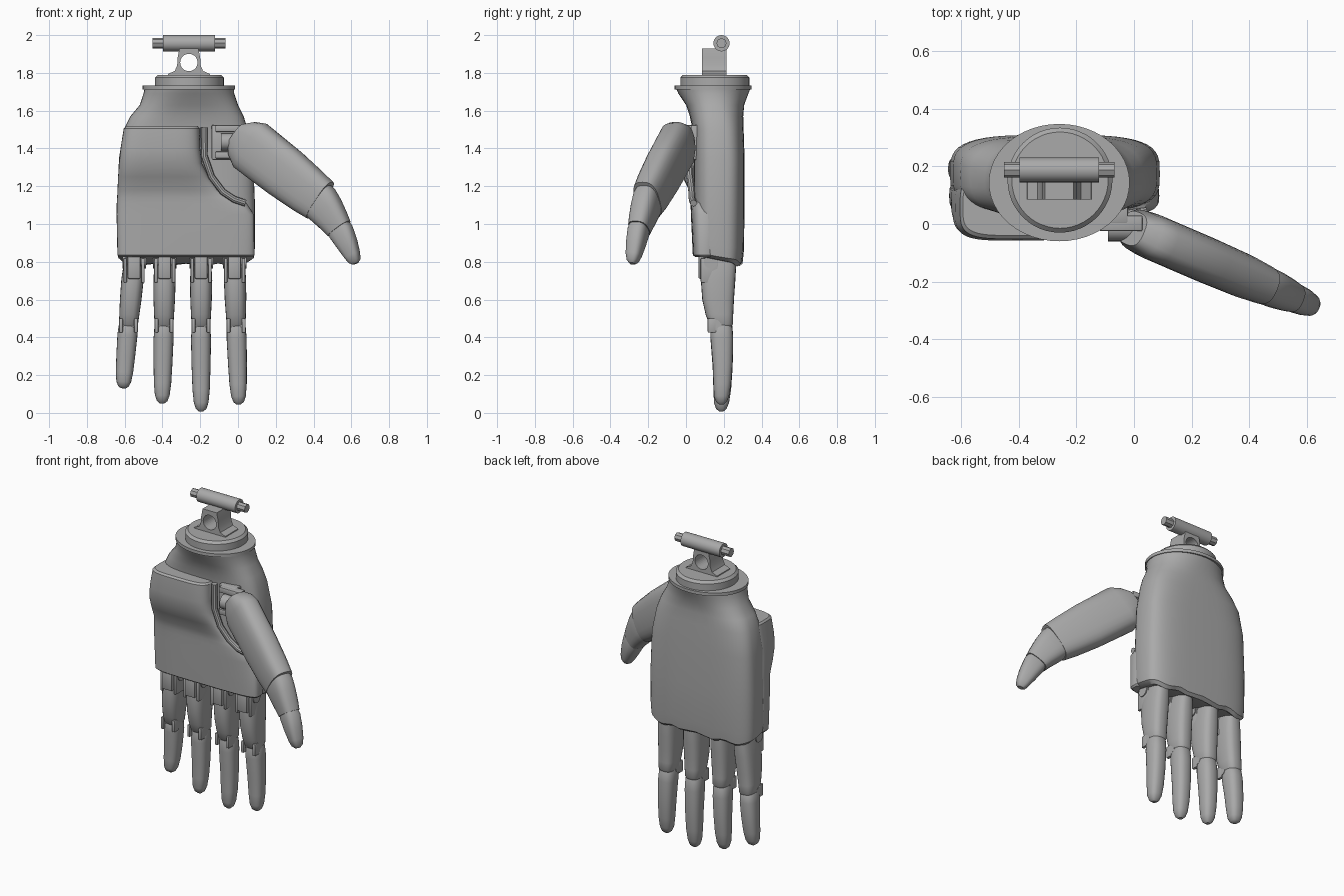
import bpy, bmesh, math
from mathutils import Vector

cube = bpy.data.objects.get("Cube")
if cube:
    bpy.data.objects.remove(cube, do_unlink=True)

grey = bpy.data.materials.new("matte_grey")
grey.use_nodes = True
grey.diffuse_color = (.4, .4, .4, 1)
grey.node_tree.nodes["Principled BSDF"].inputs["Base Color"].default_value = (.4, .4, .4, 1)
parts = []


def add_mesh(name, bm):
    bmesh.ops.recalc_face_normals(bm, faces=bm.faces)
    mesh = bpy.data.meshes.new(name)
    bm.to_mesh(mesh)
    bm.free()
    mesh.materials.append(grey)
    obj = bpy.data.objects.new(name, mesh)
    bpy.context.collection.objects.link(obj)
    parts.append(obj)
    return obj


def skin(name, rings):
    """Bridge equal rings of points into a capped tube."""
    bm = bmesh.new()
    loops = [[bm.verts.new(p) for p in ring] for ring in rings]
    n = len(loops[0])
    for a, b in zip(loops, loops[1:]):
        for i in range(n):
            j = (i + 1) % n
            bm.faces.new((a[i], a[j], b[j], b[i]))
    bm.faces.new(loops[0])
    bm.faces.new(loops[-1])
    return add_mesh(name, bm)


def oval(center, u, v, power, n):
    """Superellipse ring; a higher power is squarer."""
    ring = []
    for i in range(n):
        a = math.tau * i / n
        c, s = math.cos(a), math.sin(a)
        ring.append(center + u * math.copysign(abs(c) ** (2 / power), c)
                    + v * math.copysign(abs(s) ** (2 / power), s))
    return ring


def loft(name, secs, v, power=2.5, n=24):
    """Tube along a path of (x, y, z, half width, half depth)."""
    pts = [Vector(s[:3]) for s in secs]
    v = Vector(v).normalized()
    rings = []
    for i, s in enumerate(secs):
        t = pts[min(i + 1, len(pts) - 1)] - pts[max(i - 1, 0)]
        u = v.cross(t).normalized()
        rings.append(oval(pts[i], u * s[3], v * s[4], power, n))
    return skin(name, rings)


def stack(name, secs, n=48):
    """Level slices of (z, left x, right x, front y, back y, power)."""
    return skin(name, [oval(Vector(((l + r) / 2, (f + b) / 2, z)),
                            Vector(((r - l) / 2, 0, 0)), Vector((0, (b - f) / 2, 0)), p, n)
                       for z, l, r, f, b, p in secs])


def box(name, x, y, z, bevel=.008):
    """Bevelled box from its three ranges."""
    bm = bmesh.new()
    bmesh.ops.create_cube(bm, size=1)
    for vert in bm.verts:
        vert.co = [a + (b - a) * (c + .5) for (a, b), c in zip((x, y, z), vert.co)]
    bmesh.ops.bevel(bm, geom=bm.edges[:], offset=bevel, segments=2, affect='EDGES', profile=.5)
    return add_mesh(name, bm)


def rod(name, center, length, radius, sides=24):
    """Cylinder along x."""
    x, y, z = center
    h = length / 2
    return loft(name, [(x - h, y, z, radius, radius), (x + h, y, z, radius, radius)],
                (0, 1, 0), 2, sides)


# Palm shell flowing up into the wrist
palm = stack("palm", [
    (.835, -.61, .06, .075, .28, 4), (.85, -.635, .085, .05, .3, 3.6),
    (.9, -.64, .09, .042, .307, 3.5), (1.1, -.64, .09, .04, .31, 3.5),
    (1.35, -.63, .08, .04, .31, 3.5), (1.5, -.605, .052, .035, .305, 3.2),
    (1.57, -.57, .03, .02, .303, 2.8), (1.63, -.52, 0, 0, .308, 2.4),
    (1.69, -.5, -.02, -.04, .33, 2.1), (1.715, -.495, -.02, -.052, .34, 2)])
for vert in palm.data.vertices:
    if vert.co.z < 1:
        # Lower hem drops toward the back, with a lobe over each finger
        drop = max(0, vert.co.y - .04) / .27
        lobe = .5 + .5 * math.cos((vert.co.x + .02) * math.tau / .178)
        vert.co.z -= drop * (.05 + .02 * lobe) * (1 - vert.co.z) / .165

# Palm plate: raised at the top, cut back around the thumb
stack("palm_plate", [
    (.825, -.63, .08, .05, .15, 4), (.835, -.638, .088, .036, .16, 4),
    (1.05, -.643, .085, .026, .17, 4), (1.11, -.642, .045, .024, .17, 4),
    (1.14, -.64, -.03, .022, .17, 4), (1.18, -.638, -.1, .016, .17, 4),
    (1.25, -.635, -.155, -.02, .17, 4), (1.32, -.63, -.19, -.05, .17, 4),
    (1.4, -.622, -.2, -.058, .17, 4), (1.505, -.605, -.203, -.052, .17, 4),
    (1.515, -.595, -.21, -.04, .16, 4)])

# Lip around the thumb recess
loft("recess_lip", [(x, y, z, .018, .018) for x, y, z in (
    (-.18, .02, 1.51), (-.178, .015, 1.36), (-.14, .02, 1.25), (-.08, .03, 1.17),
    (-.02, .032, 1.13), (.04, .04, 1.11))], (0, 1, 0), 2, 10)

# Wrist flange and turning disc
stack("wrist_flange", [(1.712, -.505, -.015, -.06, .348, 2), (1.732, -.505, -.015, -.06, .348, 2)])
stack("wrist_disc", [(1.73, -.44, -.075, -.03, .335, 2), (1.775, -.44, -.075, -.03, .335, 2),
                     (1.79, -.425, -.09, -.015, .32, 2)])

# Coupling bracket with a round eye
cx, eye_z = -.26, 1.855
half = [(.115, 1.78), (.11, 1.795), (.075, 1.81), (.062, 1.84), (.06, 1.88), (.05, 1.93)]
outline = [(cx + x, z) for x, z in half] + [(cx - x, z) for x, z in reversed(half)]
bracket = skin("coupling_bracket", [[(x, y, z) for x, z in outline] for y in (.085, .215)])
cutter = loft("eye_cutter", [(cx, y, eye_z, .046, .046) for y in (-.1, .4)], (0, 0, 1), 2, 32)
cutter.hide_render = True
cutter.hide_set(True)
parts.remove(cutter)
hole = bracket.modifiers.new("eye", 'BOOLEAN')
hole.operation = 'DIFFERENCE'
hole.object = cutter

# Crossbar
rod("crossbar", (cx, .188, 1.957), .275, .043)
rod("crossbar_tips", (cx, .188, 1.957), .385, .027, 8)

# Fingers: x at knuckle, middle joint and tip, then tip height
fingers = {"little": (-.55, -.58, -.608, .13), "ring": (-.388, -.392, -.402, .05),
           "middle": (-.195, -.196, -.195, .008), "index": (-.018, -.01, .004, .045)}
for label, (top, mid, tip, low) in fingers.items():
    def along(z):
        return top + (mid - top) * (.8 - z) / .33

    loft(label + "_lower_segment", [(along(z), y, z, w, d) for z, y, w, d in (
        (.84, .185, .046, .08), (.77, .175, .055, .09), (.7, .17, .059, .091),
        (.6, .17, .057, .084), (.52, .177, .053, .073), (.47, .186, .05, .063),
        (.455, .187, .042, .053))], (0, 1, 0), 2.8)
    loft(label + "_fingertip", [(mid + (tip - mid) * f, y, .48 + (low - .48) * f, w, d)
                                for f, y, w, d in (
        (0, .185, .04, .045), (.06, .187, .05, .058), (.2, .19, .053, .06),
        (.5, .194, .05, .053), (.75, .192, .046, .047), (.9, .188, .039, .04),
        (.97, .187, .028, .028), (1, .187, .012, .012))], (0, 1, 0), 2.5)
    # Knuckle hinge block between two ears
    box(label + "_hinge_block", (top - .034, top + .034), (.066, .16), (.71, .85))
    for side in (-1, 1):
        x = top + side * .047
        box(label + "_hinge_ear", (x - .009, x + .009), (.078, .17), (.69, .82), .005)
        x = mid + side * .04
        box(label + "_joint_prong", (x - .01, x + .01), (.115, .16), (.425, .5), .005)
    rod(label + "_knuckle_pin", (top, .13, .8), .125, .035)
    rod(label + "_joint_pin", (mid, .16, .465), .1, .028)

# Thumb hinge in the recess
box("thumb_hinge", (-.14, -.02), (.0, .07), (1.34, 1.525))
for z in (1.365, 1.505):
    box("thumb_hinge_arm", (-.12, .03), (-.025, .03), (z - .018, z + .018), .006)
rod("thumb_pivot", (-.03, -.015, 1.435), .12, .045)


def thumb(name, secs):
    loft(name, [(x, -.03 - .43 * (x - .03), z, w, d) for x, z, w, d in secs], (.39, .92, 0), 2.8)


# Thumb segments
thumb("thumb_base", [(-.005, 1.475, .07, .06), (.025, 1.45, .115, .074), (.065, 1.415, .145, .08),
                     (.25, 1.27, .14, .08), (.37, 1.175, .128, .077), (.435, 1.125, .118, .07)])
thumb("thumb_middle", [(.4, 1.155, .1, .06), (.435, 1.115, .104, .068), (.47, 1.07, .095, .066),
                       (.51, 1.015, .08, .06), (.536, .975, .07, .054)])
thumb("thumb_tip", [(.525, .995, .06, .045), (.545, .96, .067, .052), (.578, .895, .056, .048),
                    (.605, .835, .042, .04), (.617, .805, .032, .03), (.622, .79, .016, .014)])

# Smooth shading with sharp creases
bpy.ops.object.select_all(action='DESELECT')
for obj in parts:
    obj.select_set(True)
bpy.context.view_layer.objects.active = palm
bpy.ops.object.shade_smooth_by_angle(angle=math.radians(35))
